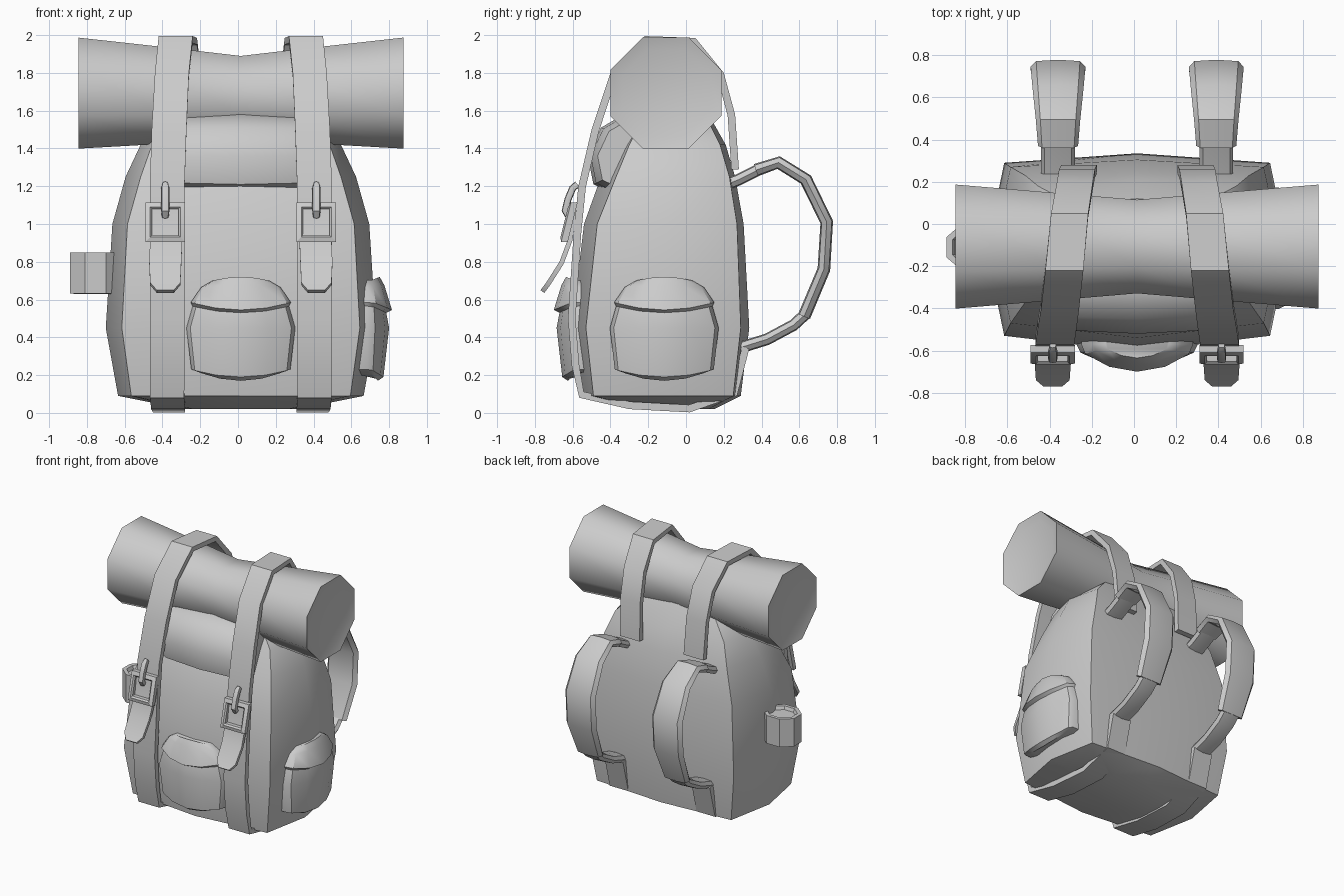
import bpy, bmesh, math
from mathutils import Vector

if "Cube" in bpy.data.objects:
    bpy.data.objects.remove(bpy.data.objects["Cube"])

CX = 0.015  # symmetry plane of the pack


def make(name, verts, faces, angle=40):
    me = bpy.data.meshes.new(name)
    me.from_pydata(verts, [], faces)
    bm = bmesh.new()
    bm.from_mesh(me)
    bmesh.ops.recalc_face_normals(bm, faces=bm.faces)
    bm.to_mesh(me)
    bm.free()
    ob = bpy.data.objects.new(name, me)
    bpy.context.collection.objects.link(ob)
    bpy.context.view_layer.objects.active = ob
    ob.select_set(True)
    bpy.ops.object.shade_smooth_by_angle(angle=math.radians(angle))
    ob.select_set(False)
    return ob


def loft(name, rings, angle=40):
    """Join closed rings of equal length and cap both ends."""
    n = len(rings[0])
    verts = [p for r in rings for p in r]
    faces = [(i * n + j, i * n + (j + 1) % n, (i + 1) * n + (j + 1) % n, (i + 1) * n + j)
             for i in range(len(rings) - 1) for j in range(n)]
    faces += [tuple(range(n)), tuple(range(len(verts) - n, len(verts)))]
    return make(name, verts, faces, angle)


FLAT = [(-1, 0), (1, 0), (1, -1), (-1, -1)]
PADDED = [(-1, 0), (-.8, .5), (0, .62), (.8, .5), (1, 0), (.8, -.5), (0, -.62), (-.8, -.5)]


def sweep(name, side, path, thick, section, angle=40):
    """Sweep a section along (y, z, x, half width) points on one side."""
    rings = []
    for i, (y, z, x, hw) in enumerate(path):
        a, b = path[max(i - 1, 0)], path[min(i + 1, len(path) - 1)]
        t = Vector((b[0] - a[0], b[1] - a[1])).normalized()
        rings.append([(CX + side * (x + u * hw), y + t.y * v * thick, z - t.x * v * thick)
                      for u, v in section])
    return loft(name, rings, angle)


# main bag: z, corner half width, side half width, front corner/centre y, back corner/centre y
rings = []
for z, wc, ws, fc, fm, bc, bm_ in [
        (0.02, .25, .30, -.22, -.27, .12, .15),
        (0.09, .58, .65, -.49, -.55, .25, .29),
        (0.45, .63, .715, -.53, -.605, .29, .335),
        (1.00, .60, .68, -.47, -.54, .27, .305),
        (1.25, .53, .61, -.37, -.45, .23, .26),
        (1.42, .47, .53, -.30, -.36, .18, .21),
        (1.58, .32, .36, -.22, -.26, .10, .12)]:
    ym = (fc + bc) / 2
    rings.append([(CX + x, y, z) for x, y in
                  [(0, fm), (wc, fc), (ws, ym), (wc, bc), (0, bm_), (-wc, bc), (-ws, ym), (-wc, fc)]])
loft("main_bag", rings, 45)

# rolled mat, pinched in the middle
rings = []
for x, r, z in [(-.84, .25, 1.693), (-.86, .318, 1.693), (-.35, .272, 1.679), (0, .24, 1.668),
                (.35, .272, 1.679), (.86, .318, 1.693), (.84, .25, 1.693)]:
    rings.append([(CX + x, -.107 + r * math.cos(math.radians(22.5 + 45 * k)),
                   z + r * math.sin(math.radians(22.5 + 45 * k))) for k in range(8)])
loft("bed_roll", rings, 50)

# padded lid bulging out under the roll
profile = [(-.38, 1.16), (-.49, 1.21), (-.52, 1.36), (-.45, 1.51), (-.33, 1.58),
           (.08, 1.57), (.19, 1.45), (.22, 1.28)]
rings = []
for x, s in [(-.40, .86), (-.30, .96), (0, 1), (.30, .96), (.40, .86)]:
    rings.append([(CX + x, -.15 + (y + .15) * s, 1.37 + (z - 1.37) * s) for y, z in profile])
loft("lid_cushion", rings)


# pockets: row z, half width, depth, sag of the row centre
ROWS = [(.70, .15, .065, -.02), (.665, .21, .09, -.01), (.585, .265, .13, .04), (.565, .255, .10, .035),
        (.45, .288, .115, 0), (.23, .262, .085, .04), (.215, .22, .055, .045)]
COLS = [(-1, 0), (-.93, .35), (-.5, .82), (0, 1), (.5, .82), (.93, .35), (1, 0)]


def pocket(name, place):
    rings = []
    for z, hw, d, sag in ROWS:
        ring = [place(u * hw, d * k, z - sag * (1 - u * u)) for u, k in COLS]
        ring += [place(hw, -.1, z), place(-hw, -.1, z)]
        rings.append(ring)
    loft(name, rings, 35)


pocket("front_pocket", lambda u, d, z: (CX + u, -.57 - d, z))
pocket("side_pocket", lambda u, d, z: (.685 + d, -.115 + u, z))

# small pouch on the other side, octagonal with a dished top
rings = []
for z, s in [(.63, .8), (.632, 1), (.85, 1), (.85, .78), (.825, .7)]:
    rings.append([(-.755 + s * .145 * math.cos(math.radians(22.5 + 45 * k)),
                   -.11 + s * .125 * math.sin(math.radians(22.5 + 45 * k)), z) for k in range(8)])
loft("side_pouch", rings, 35)

for side, tag in ((-1, "left"), (1, "right")):
    # long strap: back, over the roll, down the front, under the bag
    sweep(tag + "_strap", side, [
        (.28, 1.29, .275, .085), (.26, 1.58, .285, .085), (.20, 1.80, .295, .085),
        (.05, 1.985, .32, .088), (-.22, 1.995, .345, .09), (-.40, 1.80, .365, .09),
        (-.50, 1.50, .38, .092), (-.57, 1.20, .39, .092), (-.595, .95, .39, .092),
        (-.625, .50, .39, .092), (-.605, .25, .39, .092), (-.565, .08, .39, .09),
        (-.30, .02, .385, .09), (.02, .003, .38, .085), (.27, .09, .375, .08),
        (.335, .34, .375, .08)], .04, FLAT)
    # loose strap end below the buckle
    sweep(tag + "_strap_tail", side, [
        (-.60, 1.10, .395, .075), (-.625, .92, .395, .085), (-.67, .80, .40, .085),
        (-.74, .69, .40, .08), (-.77, .65, .40, .045)], .025, FLAT)
    # shoulder strap: thin ends and a padded middle
    sweep(tag + "_shoulder_top", side, [
        (.19, 1.20, .375, .08), (.28, 1.235, .375, .08), (.40, 1.295, .375, .08)], .05, PADDED)
    sweep(tag + "_shoulder_pad", side, [
        (.37, 1.285, .375, .095), (.49, 1.325, .375, .105), (.635, 1.235, .375, .12),
        (.745, 1.01, .375, .13), (.73, .76, .375, .13), (.625, .51, .375, .11)], .055, PADDED)
    sweep(tag + "_shoulder_bottom", side, [
        (.64, .53, .375, .08), (.57, .465, .375, .08), (.43, .39, .375, .08),
        (.27, .34, .375, .08)], .05, PADDED)

    # square buckle frame, leaning with the strap
    rings = []
    for h, d in [(.105, 0), (.105, .035), (.08, .045), (.07, .035), (.07, 0)]:
        rings.append([(CX + side * .4 + a * h, -.60 - d + b * h * .25, 1.01 + b * h)
                      for a, b in [(-1, -1), (1, -1), (1, 1), (-1, 1)]])
    n = 4
    faces = [(i * n + j, i * n + (j + 1) % n, ((i + 1) % 5) * n + (j + 1) % n, ((i + 1) % 5) * n + j)
             for i in range(5) for j in range(n)]
    make(tag + "_buckle", [p for r in rings for p in r], faces, 30)
    # prong hooked over the top bar
    sweep(tag + "_buckle_prong", side, [
        (-.575, 1.21, .40, .015), (-.60, 1.19, .40, .022), (-.625, 1.13, .40, .022),
        (-.64, 1.07, .40, .022), (-.62, 1.04, .40, .018)], .03, PADDED)
